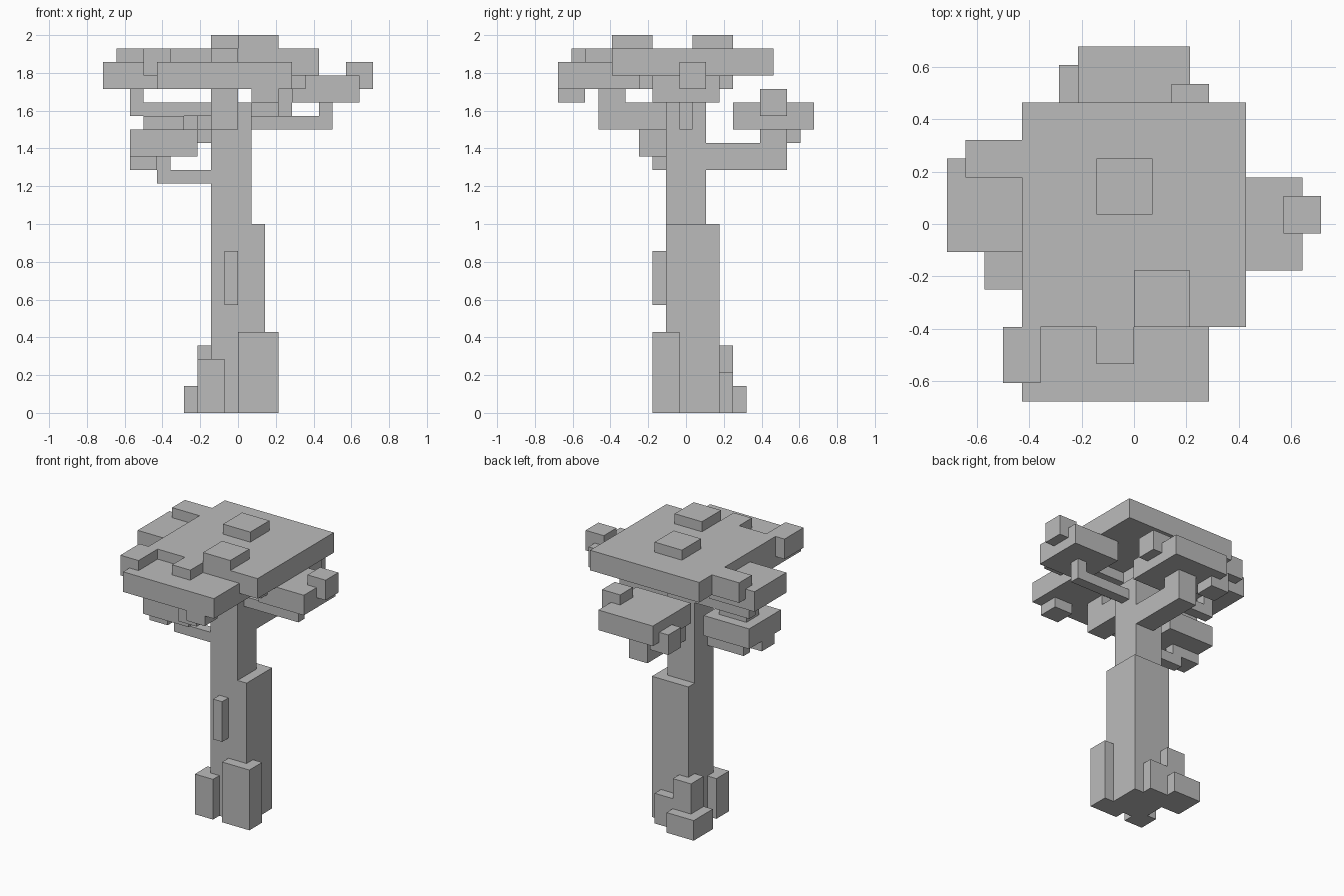
import bpy
import bmesh
from mathutils import Matrix, Vector

# Remove the default cube
default_cube = bpy.data.objects.get("Cube")
if default_cube:
    bpy.data.objects.remove(default_cube, do_unlink=True)

UNIT = 1 / 14                      # size of one block
ORIGIN = Vector((0, -0.5, 0))      # centres the block grid in depth

# Single flat colour
grey = bpy.data.materials.new("plain_grey")
grey.use_nodes = True
colour = (0.5, 0.5, 0.5, 1)
grey.diffuse_color = colour
grey.node_tree.nodes["Principled BSDF"].inputs["Base Color"].default_value = colour


def block(name, x, y, z):
    """Box spanning the given (low, high) ranges in grid blocks."""
    low, high = (Vector(corner) for corner in zip(x, y, z))
    centre = ((low + high) / 2 + ORIGIN) * UNIT
    size = (high - low) * UNIT
    bm = bmesh.new()
    bmesh.ops.create_cube(bm, size=1, matrix=Matrix.Translation(centre) @ Matrix.Diagonal((*size, 1)))
    mesh = bpy.data.meshes.new(name)
    bm.to_mesh(mesh)
    bm.free()
    mesh.materials.append(grey)
    obj = bpy.data.objects.new(name, mesh)
    bpy.context.collection.objects.link(obj)
    return obj


def lump(name, x, y, z, width=2, depth=2):
    """Small two-block-high box placed by its lowest corner."""
    return block(name, (x, x + width), (y, y + depth), (z, z + 2))


# Trunk
block("lower_trunk", (-2, 2), (-1, 3), (0, 14))
block("upper_trunk", (-2, 1), (-1, 2), (14, 23))
block("trunk_top", (-2, 0), (-1, 1), (23, 25))
block("trunk_knot", (-1, 0), (-2, -1), (8, 12))

# Roots
block("front_left_root", (0, 3), (-2, 0), (0, 6))
block("front_right_root", (-3, -1), (-2, 0), (0, 4))
block("back_tall_root", (-3, -1), (2, 4), (0, 5))
block("back_low_root", (-4, -1), (2, 5), (0, 2))
block("back_small_root", (-1, 1), (2, 4), (0, 3))

# Branches, each with an upright end that carries a leaf slab
block("left_branch", (0, 7), (0, 1), (21, 22))
block("left_branch_end", (6, 7), (0, 1), (22, 23))
block("right_branch", (-8, -1), (1, 2), (22, 23))
block("right_branch_end", (-8, -7), (1, 2), (23, 24))
block("low_branch", (-6, -1), (-1, 0), (17, 18))
block("low_branch_end", (-6, -5), (-1, 0), (18, 19))
block("front_branch", (-2, 0), (-6, 0), (21, 23))
block("front_branch_end", (-2, 0), (-6, -4), (23, 24))
block("back_branch", (-1, 1), (1, 8), (18, 20))
block("back_branch_end", (-1, 1), (6, 8), (20, 21))

# Leaf slabs
lump("crown_leaves", -6, -5, 25, width=12, depth=12)
lump("front_leaves", -6, -9, 24, width=10, depth=8)
lump("back_leaves", -3, 4, 21, width=6, depth=6)
lump("left_leaves", 4, -2, 23, width=5, depth=5)
lump("right_leaves", -10, -1, 24, width=5, depth=5)
lump("low_leaves", -8, -3, 19, width=5, depth=5)

# Small leaf lumps on the slabs
lump("crown_front_lump", 0, -5, 26, width=3, depth=3)
lump("crown_back_lump", -2, 1, 26, width=3, depth=3)
lump("front_middle_lump", -2, -7, 25)
lump("front_corner_lump", -7, -8, 25, depth=3)
lump("front_hanging_lump", 1, -9, 23)
lump("back_upper_lump", 2, 6, 22)
lump("back_hanging_lump", -4, 7, 20)
lump("left_outer_lump", 8, 0, 24)
lump("left_inner_lump", 3, -3, 24)
lump("right_outer_lump", -9, 3, 25, width=3)
lump("low_hanging_lump", -8, -2, 18)
lump("low_upper_lump", -7, -1, 20, width=3)
